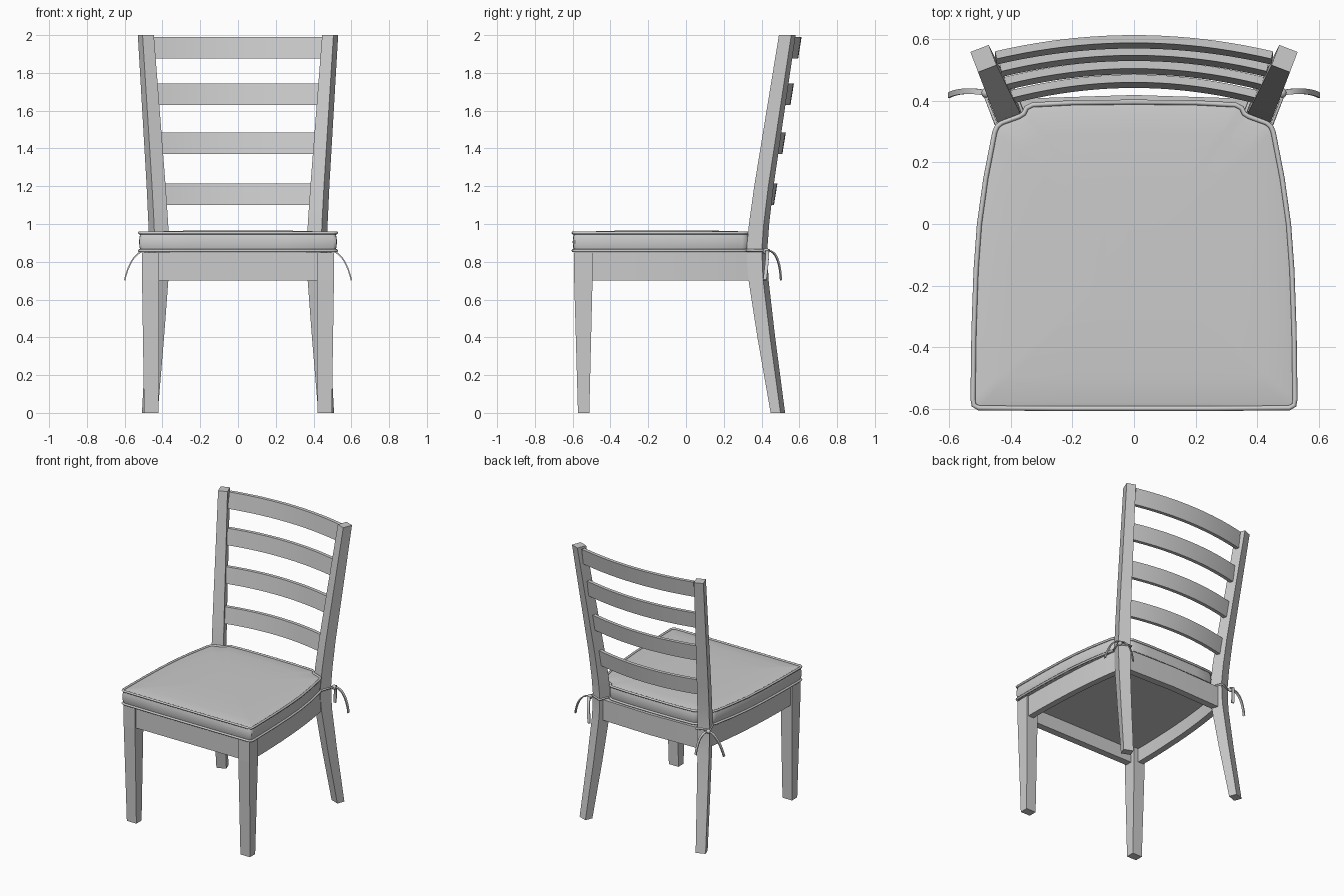
import bpy, bmesh, math
from mathutils import Vector

old = bpy.data.objects.get("Cube")
if old:
    bpy.data.objects.remove(old, do_unlink=True)

grey = bpy.data.materials.new("warm_grey")
grey.use_nodes = True
GREY = (0.6, 0.6, 0.6, 1)
grey.diffuse_color = GREY
grey.node_tree.nodes["Principled BSDF"].inputs["Base Color"].default_value = GREY


def loft(name, rings, smooth=None):
    """Skin closed rings of points one after another and cap both ends."""
    bm = bmesh.new()
    loops = [[bm.verts.new(p) for p in ring] for ring in rings]
    n = len(loops[0])
    for a, b in zip(loops, loops[1:]):
        for i in range(n):
            j = (i + 1) % n
            bm.faces.new((a[i], a[j], b[j], b[i]))
    bm.faces.new(loops[0][::-1])
    bm.faces.new(loops[-1])
    bmesh.ops.recalc_face_normals(bm, faces=bm.faces)
    mesh = bpy.data.meshes.new(name)
    bm.to_mesh(mesh)
    bm.free()
    ob = bpy.data.objects.new(name, mesh)
    bpy.context.collection.objects.link(ob)
    mesh.materials.append(grey)
    if smooth:
        bpy.ops.object.select_all(action='DESELECT')
        ob.select_set(True)
        bpy.context.view_layer.objects.active = ob
        bpy.ops.object.shade_smooth_by_angle(angle=math.radians(smooth))
    return ob


def tube(name, points, radius, cyclic=False):
    """Round cord along a path."""
    cu = bpy.data.curves.new(name, 'CURVE')
    cu.dimensions = '3D'
    cu.bevel_depth = radius
    cu.bevel_resolution = 2
    cu.use_fill_caps = True
    sp = cu.splines.new('POLY')
    sp.points.add(len(points) - 1)
    for p, co in zip(sp.points, points):
        p.co = (*co, 1)
    sp.use_cyclic_u = cyclic
    cu.materials.append(grey)
    ob = bpy.data.objects.new(name, cu)
    bpy.context.collection.objects.link(ob)
    return ob


def rect(x0, x1, y0, y1, z):
    return [(x0, y0, z), (x1, y0, z), (x1, y1, z), (x0, y1, z)]


def rail(name, path, thick, z0, z1, lean=0.0, smooth=30):
    """Upright board following a plan path; thickness is added to the path's left."""
    rings = []
    for i, p in enumerate(path):
        a, b = path[max(i - 1, 0)], path[min(i + 1, len(path) - 1)]
        t = (Vector(b) - Vector(a)).normalized()
        n = Vector((-t.y, t.x)) * thick
        x, y = p
        rings.append([(x, y, z0), (x + n.x, y + n.y, z0),
                      (x + n.x, y + n.y + lean, z1), (x, y + lean, z1)])
    return loft(name, rings, smooth)


def bezier(a, b, c, d, n=10):
    a, b, c, d = map(Vector, (a, b, c, d))
    for i in range(n + 1):
        t = i / n
        s = 1 - t
        yield a * s**3 + b * 3 * s * s * t + c * 3 * s * t * t + d * t**3


ANGLE = math.radians(21)
DEPTH = Vector((math.sin(ANGLE), math.cos(ANGLE)))
WIDTH = Vector((-math.cos(ANGLE), math.sin(ANGLE)))
CORNER = Vector((0.44, 0.322))

# height, setback, depth and width of the bent rear post
POST = [(0, .135, .056, .068), (.4, .06, .072, .075), (.7, .01, .083, .08),
        (.78, .002, .086, .082), (.88, 0, .086, .082), (1, .012, .084, .08),
        (1.2, .042, .08, .077), (2, .182, .07, .064)]


def post_ring(z, back, deep, wide, s, grow=0.0):
    a = CORNER + DEPTH * (back - grow) - WIDTH * grow
    d, w = DEPTH * (deep + 2 * grow), WIDTH * (wide + 2 * grow)
    return [(s * p.x, p.y, z) for p in (a, a + w, a + w + d, a + d)]


for side, s in (("left", 1), ("right", -1)):
    # legs
    loft(side + "_rear_post", [post_ring(*row, s) for row in POST], 20)
    loft(side + "_front_leg", [rect(s * .42, s * .497, -.572, -.512, 0),
                               rect(s * .417, s * .508, -.592, -.495, .7),
                               rect(s * .417, s * .508, -.592, -.495, .85)])
    # bowed side apron
    path = [(s * p.x, p.y) for p in bezier((.497, -.5), (.495, -.15), (.475, .12), (.43, .36))]
    rail(side + "_side_apron", path, s * .045, .70, .85)
    # cord round the post and its knot
    tube(side + "_tie_loop", post_ring(.86, 0, .086, .082, s, .006), .007, True)
    knot = Vector((.478, .425, .855))
    bpy.ops.mesh.primitive_uv_sphere_add(segments=12, ring_count=8, radius=.017,
                                         location=(s * knot.x, knot.y, knot.z))
    ball = bpy.context.object
    ball.name = side + "_tie_knot"
    ball.data.materials.append(grey)
    bpy.ops.object.shade_smooth()
    # hanging ribbon tails
    tails = {"outer": ((.53, .435, .86), (.575, .43, .80), (.597, .417, .70), (0, .009, 0)),
             "inner": ((.46, .47, .865), (.44, .495, .80), (.43, .5, .70), (.009, .003, 0))}
    for kind, (b, c, d, half) in tails.items():
        half = Vector(half)
        up = Vector((.006, 0, .005)) if kind == "outer" else Vector((0, .006, .005))
        rings = [[(s * q.x, q.y, q.z) for q in (p - half, p + half, p + half + up, p - half + up)]
                 for p in bezier(knot, b, c, d)]
        loft(f"{side}_{kind}_tie_tail", rings, 40)

# front and back aprons
rail("front_apron", [(-.43, -.578), (.43, -.578)], .05, .70, .85)
rail("back_apron", [(-.4, .355), (0, .368), (.4, .355)], .05, .70, .85)

# curved back slats
for i, (z0, z1) in enumerate([(1.10, 1.215), (1.37, 1.485), (1.63, 1.745), (1.875, 1.99)]):
    lean = .16 * (z1 - z0)
    mid = .587 - .165 * (1.99 - z1) - lean
    half = .4 + .015 * i
    path = [(half * k / 10, mid - .052 * (k / 10) ** 2) for k in range(-10, 11)]
    rail(f"back_slat_{i + 1}", path, .025, z0, z1, lean)

# cushion outline, notched around the rear posts
HALF = [(0, .397), (.2, .395), (.33, .388), (.35, .378), (.358, .36), (.374, .35),
        (.43, .33), (.445, .318), (.453, .3), (.482, .15), (.503, 0), (.514, -.15),
        (.521, -.35), (.524, -.57), (.521, -.589), (.505, -.598), (.25, -.6), (0, -.6)]
OUTLINE = HALF + [(-x, y) for x, y in HALF[-2:0:-1]]


def outline(scale, z):
    return [(x * scale, (y + .1) * scale - .1, z) for x, y in OUTLINE]


loft("seat_panel", [outline(.92, .80), outline(.92, .85)])
loft("seat_cushion", [outline(k, z) for k, z in (
    (.5, .852), (.95, .852), (.985, .858), (.996, .88), (1, .905), (.996, .93),
    (.985, .952), (.95, .956), (.8, .961), (.5, .965), (.2, .966))], 50)
for where, z in (("lower", .859), ("upper", .953)):
    tube(where + "_cushion_piping", outline(.996, z), .008, True)
